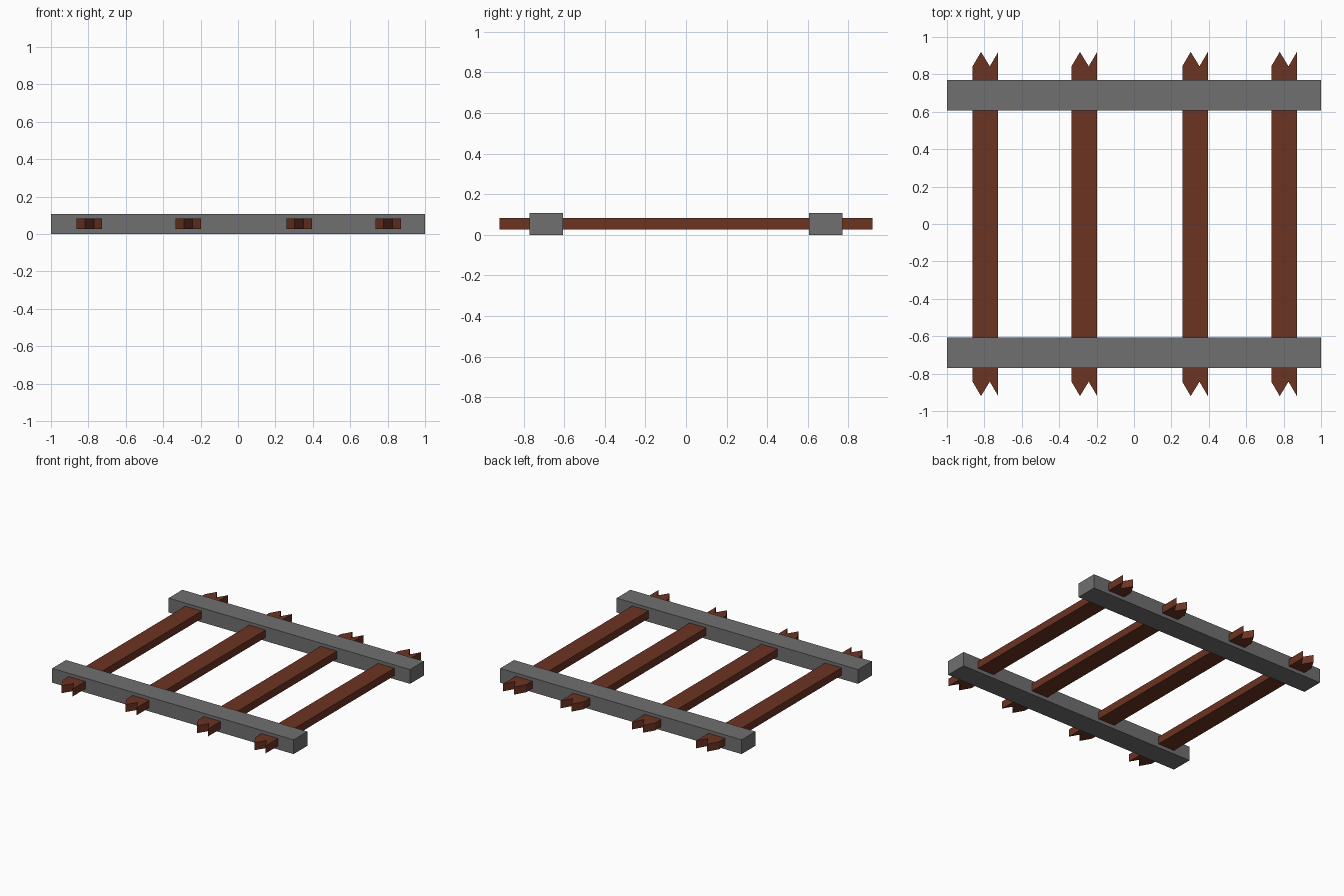
import bpy, bmesh

if "Cube" in bpy.data.objects:
    bpy.data.objects.remove(bpy.data.objects["Cube"])


def material(name, color):
    mat = bpy.data.materials.new(name)
    mat.diffuse_color = (*color, 1)
    mat.use_nodes = True
    mat.node_tree.nodes["Principled BSDF"].inputs["Base Color"].default_value = mat.diffuse_color
    return mat


def prism(name, outline, z0, z1, mat):
    """Extrude a flat XY outline from z0 up to z1."""
    bm = bmesh.new()
    face = bm.faces.new([bm.verts.new((x, y, z0)) for x, y in outline])
    new = bmesh.ops.extrude_face_region(bm, geom=[face])["geom"]
    verts = [g for g in new if isinstance(g, bmesh.types.BMVert)]
    bmesh.ops.translate(bm, verts=verts, vec=(0, 0, z1 - z0))
    bmesh.ops.recalc_face_normals(bm, faces=bm.faces)
    mesh = bpy.data.meshes.new(name)
    bm.to_mesh(mesh)
    bm.free()
    mesh.materials.append(mat)
    obj = bpy.data.objects.new(name, mesh)
    bpy.context.collection.objects.link(obj)
    return obj


wood = material("brown_wood", (0.15, 0.033, 0.016))
steel = material("dark_steel", (0.16, 0.16, 0.16))

# Two grey rails running along x
for side, name in ((-1, "front_rail"), (1, "back_rail")):
    y0, y1 = side * 0.607, side * 0.77
    prism(name, [(-1, y0), (1, y0), (1, y1), (-1, y1)], 0, 0.107, steel)

# Wooden ties, with splintered ends mirrored front to back
splinter = [(-0.068, 0.843), (-0.023, 0.92), (0.024, 0.843), (0.069, 0.92)]
for i, cx in enumerate((-0.795, -0.266, 0.326, 0.802)):
    back = [(cx + x, y) for x, y in splinter]
    front = [(x, -y) for x, y in reversed(back)]
    prism(f"wooden_tie_{i + 1}", back + front, 0.027, 0.083, wood)
